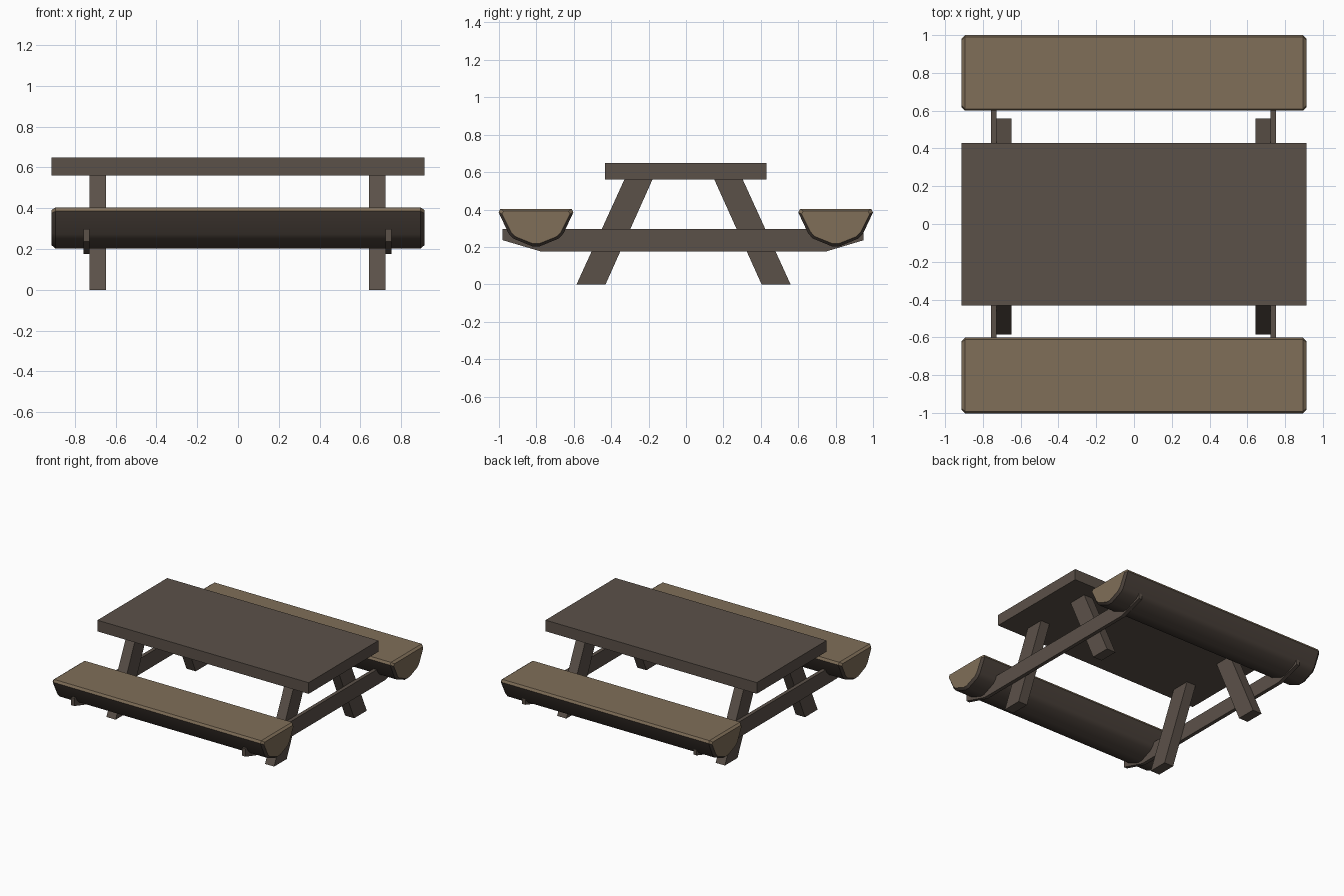
import bpy, bmesh, math

if "Cube" in bpy.data.objects:
    bpy.data.objects.remove(bpy.data.objects["Cube"])


def material(name, rgb):
    m = bpy.data.materials.new(name)
    m.diffuse_color = (*rgb, 1)
    m.use_nodes = True
    m.node_tree.nodes["Principled BSDF"].inputs["Base Color"].default_value = m.diffuse_color
    return m


WOOD = material("dark_wood", (0.105, 0.082, 0.066))
BARK = material("bark", (0.075, 0.057, 0.046))
CUT = material("cut_wood", (0.215, 0.157, 0.098))


def finish(bm, name, mats):
    bmesh.ops.recalc_face_normals(bm, faces=bm.faces)
    me = bpy.data.meshes.new(name)
    bm.to_mesh(me)
    bm.free()
    for m in mats:
        me.materials.append(m)
    ob = bpy.data.objects.new(name, me)
    bpy.context.collection.objects.link(ob)
    return ob


def extrude_profile(name, yz, x0, x1):
    """Plank with a y-z outline, running from x0 to x1."""
    bm = bmesh.new()
    a, b = [[bm.verts.new((x, y, z)) for y, z in yz] for x in (x0, x1)]
    bm.faces.new(a)
    bm.faces.new(b)
    n = len(yz)
    for i in range(n):
        j = (i + 1) % n
        bm.faces.new((a[i], a[j], b[j], b[i]))
    return finish(bm, name, [WOOD])


def log_bench(name, yc):
    """Half log: bark below, pale cut wood on top and on the ends."""
    half = [(0.19, 0.404), (0.2, 0.385), (0.147, 0.272), (0.122, 0.245), (0.02, 0.203)]
    prof = half + [(-y, z) for y, z in reversed(half)]
    inset = [(y * 0.91, 0.34 + (z - 0.34) * (0.8 if z > 0.34 else 0.89)) for y, z in prof]
    n = len(prof)
    bm = bmesh.new()
    rings = [[bm.verts.new((x, yc + y, z)) for y, z in p]
             for x, p in ((-0.913, inset), (-0.895, prof), (0.895, prof), (0.913, inset))]
    for a, b in zip(rings, rings[1:]):
        for i in range(n):
            j = (i + 1) % n
            f = bm.faces.new((a[i], a[j], b[j], b[i]))
            f.material_index = 1 if i in (0, n - 2, n - 1) else 0
    # fanned end caps
    for r, x in ((rings[0], -0.913), (rings[-1], 0.913)):
        c = bm.verts.new((x, yc, 0.33))
        for i in range(n):
            bm.faces.new((r[i], r[(i + 1) % n], c)).material_index = 1
    ob = finish(bm, name, [BARK, CUT])
    bpy.ops.object.select_all(action='DESELECT')
    ob.select_set(True)
    bpy.context.view_layer.objects.active = ob
    bpy.ops.object.shade_smooth_by_angle(angle=math.radians(28))


# table top
extrude_profile("table_top", [(-0.432, 0.561), (0.43, 0.561), (0.43, 0.648), (-0.432, 0.648)],
                -0.913, 0.913)

# benches
log_bench("front_bench", -0.802)
log_bench("back_bench", 0.80)

# splayed legs and cross beams at each end
front_leg = [(-0.585, 0), (-0.43, 0), (-0.179, 0.561), (-0.329, 0.561)]
back_leg = [(0.404, 0), (0.559, 0), (0.303, 0.561), (0.151, 0.561)]
beam = [(-0.98, 0.297), (-0.98, 0.236), (-0.777, 0.176),
        (0.75, 0.176), (0.95, 0.236), (0.95, 0.297)]
for side, leg_x, beam_x in (("left", (-0.728, -0.648), (-0.757, -0.728)),
                            ("right", (0.643, 0.722), (0.722, 0.751))):
    extrude_profile(side + "_front_leg", front_leg, *leg_x)
    extrude_profile(side + "_back_leg", back_leg, *leg_x)
    extrude_profile(side + "_cross_beam", beam, *beam_x)
